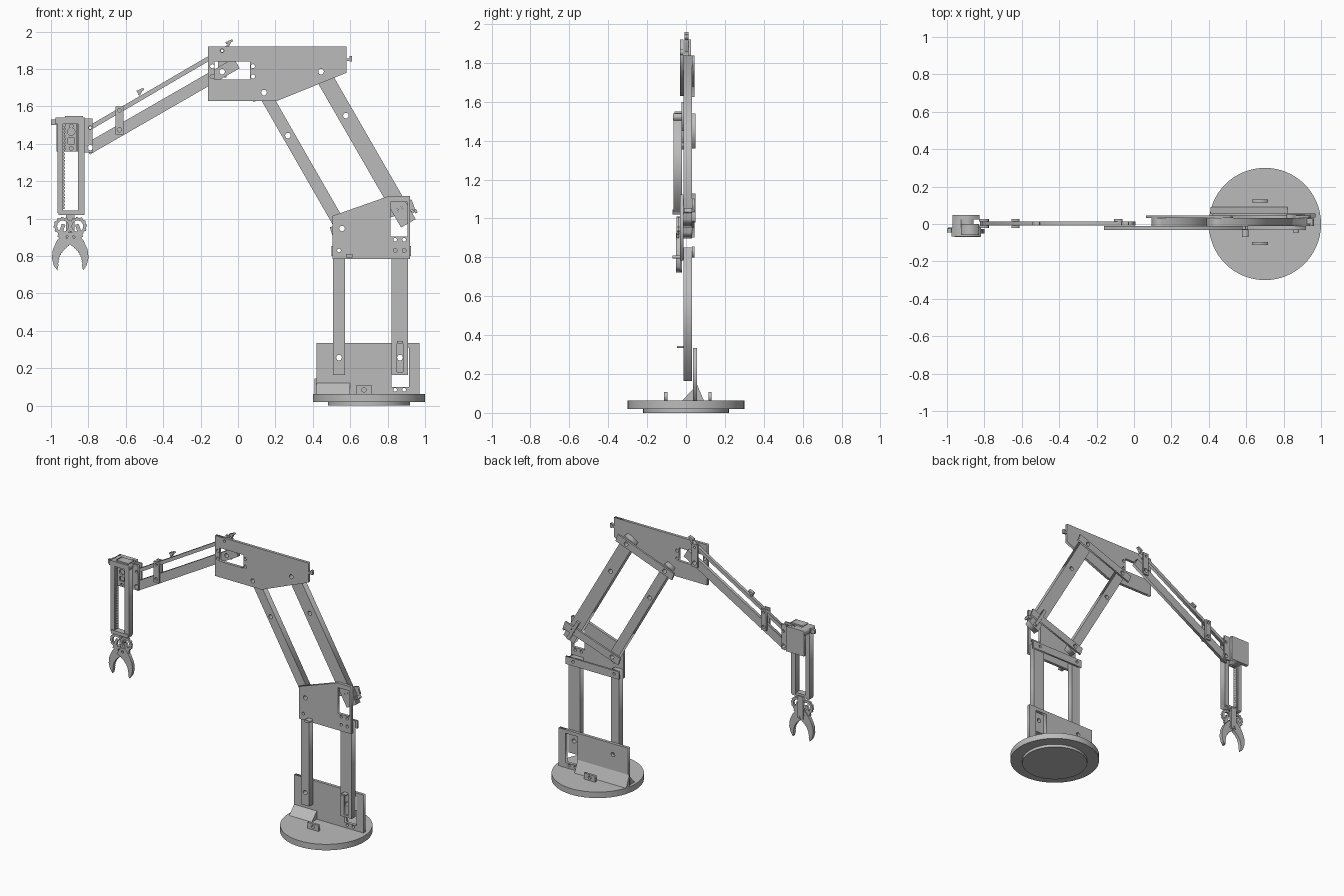
import bpy
import math
from mathutils import Vector

if "Cube" in bpy.data.objects:
    bpy.data.objects.remove(bpy.data.objects["Cube"], do_unlink=True)

grey = bpy.data.materials.new("plain grey")
grey.use_nodes = True
colour = (0.5, 0.5, 0.5, 1)
grey.diffuse_color = colour
grey.node_tree.nodes["Principled BSDF"].inputs["Base Color"].default_value = colour


def rect(x0, x1, z0, z1):
    return [(x0, z0), (x1, z0), (x1, z1), (x0, z1)]


def circle(x, z, r=0.015, n=16):
    return [(x + r * math.cos(i * math.tau / n), z + r * math.sin(i * math.tau / n)) for i in range(n)]


def plate(name, outline, y0, y1, holes=()):
    """Front-facing outline with cut holes, extruded from y0 to y1."""
    curve = bpy.data.curves.new(name, "CURVE")
    curve.dimensions = "2D"
    curve.fill_mode = "BOTH"
    curve.extrude = (y1 - y0) / 2
    for loop in [outline, *holes]:
        spline = curve.splines.new("POLY")
        spline.points.add(len(loop) - 1)
        for point, (x, z) in zip(spline.points, loop):
            point.co = (x, z, 0, 1)
        spline.use_cyclic_u = True
    temp = bpy.data.objects.new(name + "_curve", curve)
    bpy.context.collection.objects.link(temp)
    bpy.context.view_layer.update()
    graph = bpy.context.evaluated_depsgraph_get()
    mesh = bpy.data.meshes.new_from_object(temp.evaluated_get(graph))
    bpy.data.objects.remove(temp, do_unlink=True)
    mesh.materials.clear()
    mesh.materials.append(grey)
    obj = bpy.data.objects.new(name, mesh)
    obj.rotation_euler.x = math.pi / 2
    obj.location.y = (y0 + y1) / 2
    bpy.context.collection.objects.link(obj)
    return obj


def box(name, x0, x1, y0, y1, z0, z1):
    return plate(name, rect(x0, x1, z0, z1), y0, y1)


def beam(name, a, b, width, end_a, end_b, y0, y1, holes=()):
    """Straight bar from a to b, running past each by its end length."""
    a, b = Vector(a), Vector(b)
    d = (b - a).normalized()
    side = Vector((-d.y, d.x)) * width / 2
    a2, b2 = a - d * end_a, b + d * end_b
    outline = [tuple(p) for p in (a2 - side, b2 - side, b2 + side, a2 + side)]
    return plate(name, outline, y0, y1, [circle(*h) for h in holes])


def disc(name, x, radius, z0, z1):
    bpy.ops.mesh.primitive_cylinder_add(vertices=64, radius=radius, depth=z1 - z0,
                                        location=(x, 0, (z0 + z1) / 2))
    obj = bpy.context.object
    obj.name = name
    obj.data.materials.append(grey)
    bpy.ops.object.shade_smooth_by_angle()


def wedge(name, x0, x1, y_wall, y_foot, z0, z1):
    """Triangular strip lying along x."""
    mesh = bpy.data.meshes.new(name)
    verts = [(x, y, z) for x in (x0, x1) for y, z in ((y_wall, z0), (y_foot, z0), (y_wall, z1))]
    mesh.from_pydata(verts, [], [(0, 1, 2), (5, 4, 3), (0, 3, 4, 1), (1, 4, 5, 2), (2, 5, 3, 0)])
    mesh.materials.append(grey)
    bpy.context.collection.objects.link(bpy.data.objects.new(name, mesh))


# Shared pivots (x, z)
base_l, base_r = (0.54, 0.257), (0.866, 0.257)
post_l, post_r = (0.54, 0.83), (0.866, 0.83)
elbow_l, elbow_r = (0.556, 0.947), (0.866, 1.053)
top_l, top_r = (0.139, 1.674), (0.444, 1.786)
fore_lo, fore_hi = (-0.085, 1.786), (-0.085, 1.898)
wrist_lo, wrist_hi = (-0.79, 1.38), (-0.79, 1.487)

# Depth layers
FRONT = (-0.032, -0.012)
MID = (-0.012, 0.032)
BACK = (0.032, 0.045)
FORE = (-0.008, 0.014)

# Round base
disc("base_foot", 0.70, 0.22, 0, 0.02)
disc("base_disc", 0.70, 0.30, 0.02, 0.063)
plate("base_wall", rect(0.42, 0.97, 0.06, 0.335), 0.036, 0.057,
      [rect(0.82, 0.915, 0.10, 0.31), circle(*base_l), circle(0.84, 0.085, 0.01), circle(0.888, 0.085, 0.01)])
wedge("front_gusset", 0.42, 0.60, 0.036, -0.02, 0.063, 0.122)
wedge("back_gusset", 0.41, 0.82, 0.057, 0.092, 0.063, 0.145)
for name, y in (("front_tab", -0.113), ("back_tab", 0.115)):
    plate(name, rect(0.63, 0.717, 0.06, 0.107), y, y + 0.017, [circle(0.673, 0.085, 0.012)])

# Lower posts and their cross bar
plate("left_post", rect(0.508, 0.573, 0.165, 0.85), *MID, [circle(*base_l), circle(*post_l, 0.01)])
plate("right_post_skin", rect(0.82, 0.91, 0.165, 0.85), -0.012, 0,
      [rect(0.85, 0.882, 0.18, 0.335), circle(*post_r, 0.01)])
plate("right_post", rect(0.82, 0.91, 0.165, 0.85), 0, 0.032, [circle(*base_r), circle(*post_r, 0.01)])
box("slot_head", 0.85, 0.882, -0.046, 0, 0.333, 0.345)
plate("post_cross_bar", rect(0.50, 0.925, 0.80, 0.855), *BACK, [circle(*post_l, 0.01), circle(*post_r, 0.01)])

# Elbow plate
elbow_holes = [(0.84, 0.887, 0.01), (0.888, 0.887, 0.01), (0.84, 0.83, 0.01), (0.888, 0.83, 0.01),
               (0.54, 0.83, 0.01), elbow_l]
plate("elbow_plate", [(0.505, 0.785), (0.92, 0.785), (0.92, 1.122), (0.81, 1.122), (0.505, 1.015)], *FRONT,
      [rect(0.815, 0.905, 0.905, 1.09)] + [circle(*h) for h in elbow_holes])
box("elbow_peg", 0.577, 0.612, -0.07, -0.03, 0.793, 0.81)
beam("elbow_cross_bar", elbow_l, elbow_r, 0.055, 0.06, 0.075, *BACK, [elbow_l, elbow_r])
beam("elbow_bracket", (0.83, 1.115), (0.905, 0.985), 0.022, 0.01, 0, -0.012, 0.05)
beam("elbow_pin", (0.90, 1.02), (0.95, 1.045), 0.014, 0, 0, 0, 0.03)
beam("elbow_pin_head", (0.955, 1.03), (0.945, 1.05), 0.014, 0, 0, -0.01, 0.03)

# Upper arms and their cross bar
beam("left_arm", top_l, elbow_l, 0.065, 0.035, 0.04, *MID, [top_l, elbow_l, (0.267, 1.444)])
beam("right_arm", top_r, elbow_r, 0.09, 0.035, 0.09, *MID, [top_r, elbow_r, (0.577, 1.551)])
beam("shoulder_cross_bar", top_l, top_r, 0.055, 0.07, 0.08, *BACK, [top_l, top_r])

# Head plate
head_holes = [circle(x, z, 0.011) for x in (-0.138, 0.08) for z in (1.76, 1.815)]
plate("head_plate", [(-0.16, 1.63), (0.21, 1.63), (0.58, 1.78), (0.58, 1.92), (-0.16, 1.92)], *FRONT,
      [rect(-0.125, 0.065, 1.745, 1.84), circle(*top_l), circle(*top_r), circle(*fore_hi, 0.01)] + head_holes)
box("head_pin", 0.575, 0.60, -0.03, -0.012, 1.843, 1.857)
box("head_pin_head", 0.597, 0.61, -0.03, -0.012, 1.84, 1.87)
plate("forearm_hanger", rect(-0.108, -0.062, 1.755, 1.92), 0.014, 0.026,
      [circle(*fore_lo), circle(*fore_hi, 0.008)])

# Forearm linkage
beam("forearm_beam", wrist_lo, fore_lo, 0.062, 0.02, 0.09, *FORE, [wrist_lo, fore_lo])
beam("forearm_rod", wrist_hi, fore_hi, 0.024, 0.015, 0.04, *FORE, [(*wrist_hi, 0.007), (*fore_hi, 0.007)])
for name, x, z in (("rod_peg", -0.53, 1.66), ("rod_end_peg", -0.055, 1.92)):
    beam(name, (x, z), (x + 0.012, z + 0.025), 0.012, 0, 0, *FORE)
    beam(name + "_head", (x - 0.01, z + 0.018), (x + 0.026, z + 0.034), 0.012, 0, 0, *FORE)
for side, y in (("front", -0.022), ("back", 0.014)):
    plate(side + "_link_strap", rect(-0.655, -0.613, 1.45, 1.60), y, y + 0.014,
          [circle(-0.634, 1.58, 0.01), circle(-0.634, 1.475, 0.012)])
    plate(side + "_wrist_strap", rect(-0.83, -0.777, 1.355, 1.535), y, y + 0.014,
          [circle(*wrist_hi, 0.01), circle(*wrist_lo)])

# Wrist housing
box("wrist_back_plate", -0.97, -0.825, 0.025, 0.048, 1.36, 1.54)
box("wrist_motor", -0.925, -0.857, -0.02, 0.03, 1.36, 1.54)
box("wrist_cap", -0.975, -0.818, -0.068, -0.02, 1.505, 1.54)
box("wrist_cap_back", -0.97, -0.87, -0.02, 0.048, 1.505, 1.54)
box("wrist_cap_lid", -0.925, -0.83, -0.06, 0.0, 1.54, 1.55)
box("wrist_side_tab", -1.0, -0.97, -0.045, -0.025, 1.50, 1.53)
plate("wrist_face", rect(-0.925, -0.86, 1.36, 1.51), -0.042, -0.03,
      [circle(-0.892, 1.375, 0.01), circle(-0.892, 1.495, 0.01), rect(-0.91, -0.875, 1.40, 1.43),
       circle(-0.892, 1.465, 0.02)])

# Slide rails with a toothed rack
box("left_rail", -0.965, -0.935, -0.065, -0.02, 1.03, 1.51)
box("right_rail", -0.855, -0.82, -0.065, -0.02, 1.03, 1.51)
z = 1.05
rack = [(-0.937, z)]
while z < 1.5:
    rack += [(-0.925, z + 0.004), (-0.925, z + 0.01), (-0.932, z + 0.014)]
    z += 0.018
rack.append((-0.937, z))
plate("rack", rack, -0.055, -0.03)
box("rail_foot", -0.96, -0.822, -0.07, -0.025, 1.02, 1.045)

# Gripper: gears, mount and a mirrored pair of serrated claws
mid = -0.897
plate("gripper_mount", rect(mid - 0.022, mid + 0.022, 0.87, 1.03), -0.03, -0.015, [circle(mid, 0.88, 0.009)])
for side, s in (("left", 1), ("right", -1)):
    gear = []
    for i in range(48):
        r = 0.05 if i % 4 < 2 else 0.045
        a = i * math.tau / 48
        gear.append((mid + s * 0.04 + r * math.cos(a), 0.96 + r * math.sin(a)))
    y = -0.05 if s > 0 else -0.042
    plate(side + "_gear", gear, y, y + 0.015, [circle(mid + s * 0.04, 0.96, 0.03, 24)])
    outer = [(-0.03, 0.875), (0.0, 0.925), (0.035, 0.925), (0.07, 0.885), (0.093, 0.835),
             (0.098, 0.79), (0.088, 0.75), (0.068, 0.722)]
    inner = []
    for i in range(19):
        t = i / 18
        r = 0.004 * (i % 2)
        inner.append((0.066 - r - 0.062 * t ** 2.2, 0.74 + 0.12 * t ** 0.8))
    claw = [(mid + s * x, h) for x, h in outer + inner]
    plate(side + "_claw", claw, y - 0.002, y + 0.022, [circle(mid + s * 0.016, 0.9, 0.009)])
    beam(side + "_claw_link", (mid + s * 0.035, 0.97), (mid + s * 0.06, 0.90), 0.02, 0, 0, y, y + 0.015)
